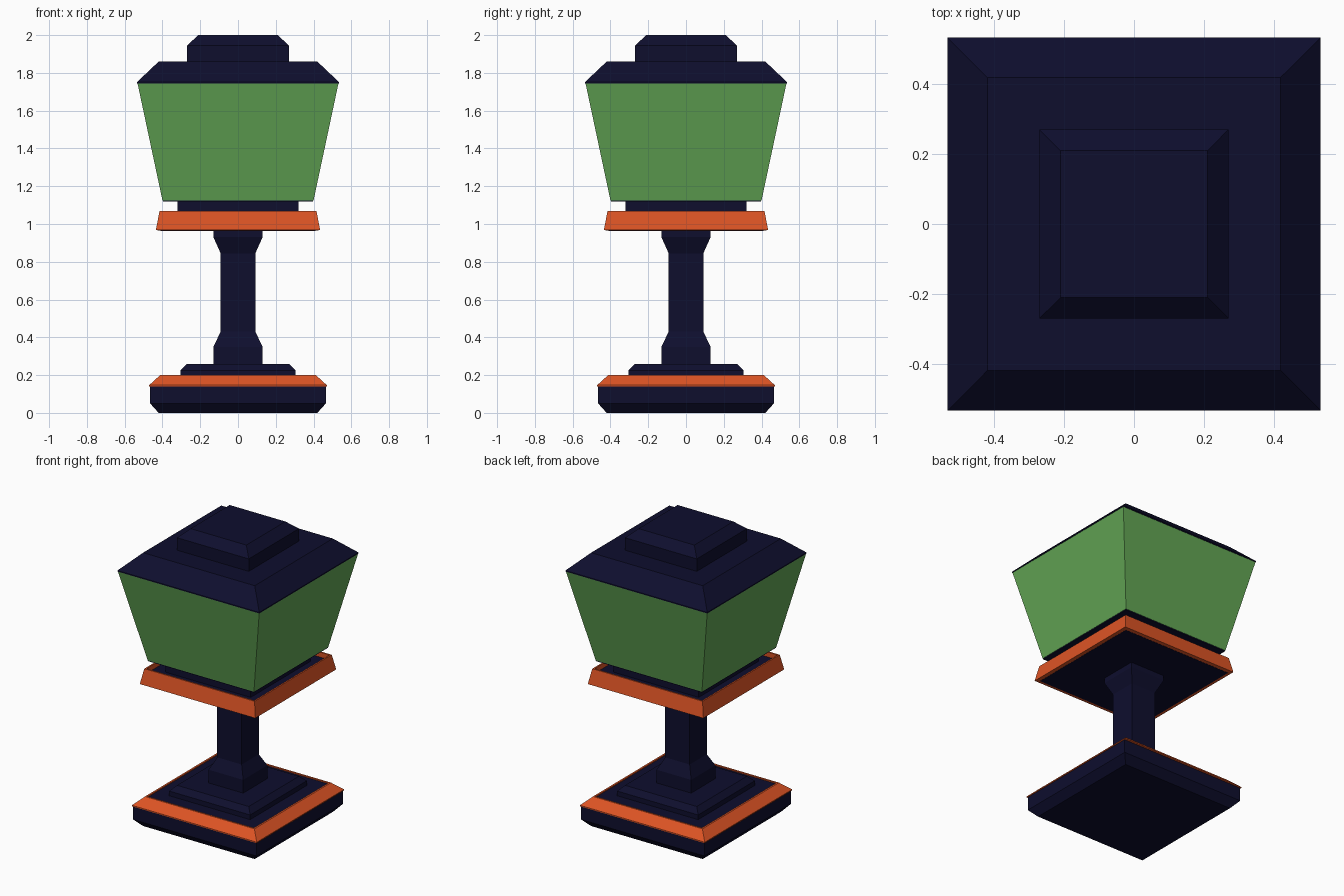
import bpy, bmesh

if "Cube" in bpy.data.objects:
    bpy.data.objects.remove(bpy.data.objects["Cube"])


def material(name, rgb):
    m = bpy.data.materials.new(name)
    m.diffuse_color = (*rgb, 1)
    m.use_nodes = True
    m.node_tree.nodes["Principled BSDF"].inputs["Base Color"].default_value = m.diffuse_color
    return m


NAVY = material("dark navy", (0.0044, 0.0044, 0.027))
ORANGE = material("orange", (0.72, 0.088, 0.018))
GREEN = material("green", (0.125, 0.385, 0.091))


def square_stack(name, profile, mat, closed=False):
    """Sweep a (half width, height) profile round a square; closed makes a frame."""
    bm = bmesh.new()
    rings = [[bm.verts.new((sx * h, sy * h, z))
              for sx, sy in ((-1, -1), (1, -1), (1, 1), (-1, 1))] for h, z in profile]
    pairs = list(zip(rings, rings[1:]))
    if closed:
        pairs.append((rings[-1], rings[0]))
    else:
        bm.faces.new(rings[0][::-1])
        bm.faces.new(rings[-1])
    for a, b in pairs:
        for i in range(4):
            j = (i + 1) % 4
            bm.faces.new((a[i], a[j], b[j], b[i]))
    bmesh.ops.recalc_face_normals(bm, faces=bm.faces)
    mesh = bpy.data.meshes.new(name)
    bm.to_mesh(mesh)
    bm.free()
    mesh.materials.append(mat)
    ob = bpy.data.objects.new(name, mesh)
    bpy.context.collection.objects.link(ob)
    return ob


# Foot: chamfered block with a sloping orange frame and a small step
square_stack("base", [(0.42, 0), (0.465, 0.05), (0.465, 0.145), (0.40, 0.145), (0.40, 0.193)], NAVY)
square_stack("base_trim", [(0.47, 0.14), (0.47, 0.147), (0.412, 0.20), (0.40, 0.20), (0.40, 0.14)],
             ORANGE, closed=True)
square_stack("base_step", [(0.305, 0.19), (0.305, 0.225), (0.27, 0.26)], NAVY)

# Square post, flared at both ends
square_stack("post", [(0.13, 0.255), (0.13, 0.35), (0.092, 0.43), (0.092, 0.845),
                      (0.13, 0.93), (0.13, 0.98)], NAVY)

# Collar: orange frame round a recessed dark plate
square_stack("collar_trim", [(0.41, 0.965), (0.435, 0.968), (0.415, 1.07), (0.405, 1.07)],
             ORANGE, closed=True)
square_stack("collar_plate", [(0.411, 0.964), (0.408, 1.035)], NAVY)
square_stack("neck", [(0.32, 1.03), (0.32, 1.125)], NAVY)

# Lamp housing with dark underside
square_stack("lamp_floor", [(0.398, 1.119), (0.398, 1.13)], NAVY)
square_stack("lamp_glass", [(0.40, 1.125), (0.533, 1.75)], GREEN)

# Roof and cap
square_stack("roof", [(0.534, 1.745), (0.534, 1.752), (0.42, 1.86)], NAVY)
square_stack("roof_cap", [(0.27, 1.855), (0.27, 1.945), (0.21, 2.0)], NAVY)
